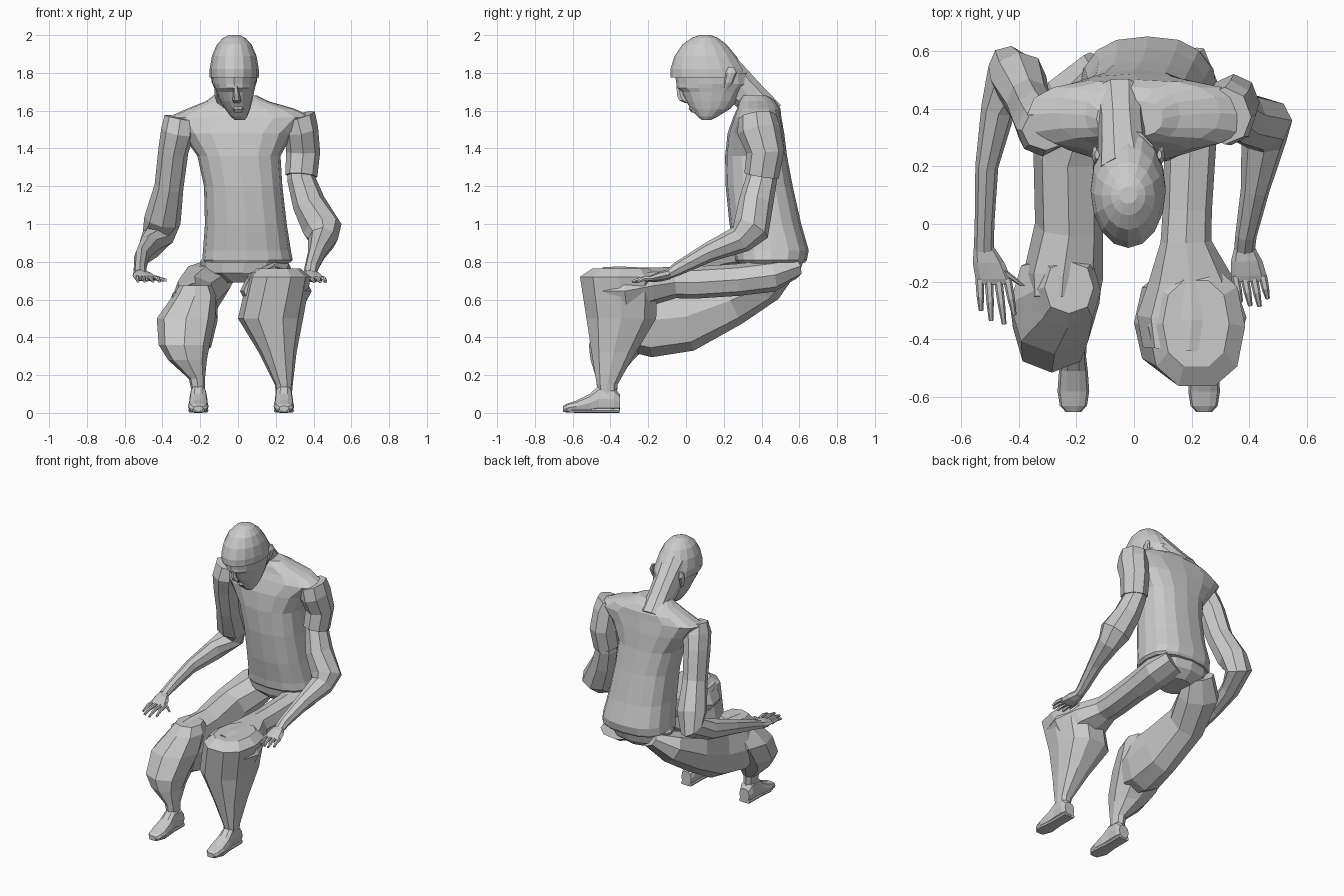
import bpy, bmesh, math
from mathutils import Vector

Z, Y = (0, 0, -1), (0, -1, 0)


def tube(name, secs, n=8, axis=None, p=2.0):
    """Loft superellipse rings; each section is x, y, z, half width, half depth."""
    bm = bmesh.new()
    cs = [Vector(s[:3]) for s in secs]
    rings = []
    for i, s in enumerate(secs):
        if axis:
            t = Vector(axis)
        else:
            a = (cs[i] - cs[i - 1]).normalized() if i else Vector()
            b = (cs[i + 1] - cs[i]).normalized() if i + 1 < len(cs) else Vector()
            t = (a + b).normalized()
        side = (Vector((1, 0, 0)) - t * t.x).normalized()
        up = t.cross(side)
        ring = []
        for k in range(n):
            w = 2 * math.pi * k / n
            c, d = math.cos(w), math.sin(w)
            c = math.copysign(abs(c) ** (2 / p), c)
            d = math.copysign(abs(d) ** (2 / p), d)
            ring.append(bm.verts.new(cs[i] + side * s[3] * c + up * s[4] * d))
        rings.append(ring)
    for r, q in zip(rings, rings[1:]):
        for k in range(n):
            bm.faces.new((r[k], r[(k + 1) % n], q[(k + 1) % n], q[k]))
    bm.faces.new(rings[0])
    bm.faces.new(rings[-1])
    bmesh.ops.recalc_face_normals(bm, faces=bm.faces)
    me = bpy.data.meshes.new(name)
    bm.to_mesh(me)
    bm.free()
    ob = bpy.data.objects.new(name, me)
    bpy.context.collection.objects.link(ob)
    return ob


def slices(name, rows, n=8, p=2.0):
    """Horizontal slices given as z, x min, x max, y min, y max."""
    return tube(name, [((a + b) / 2, (c + d) / 2, z, (b - a) / 2, (d - c) / 2)
                       for z, a, b, c, d in rows], n, Z, p)


def hand(name, wrist, palm, tips, thumb):
    """Palm, four fingers and a thumb lying nearly flat."""
    w, m = Vector(wrist), Vector(palm)
    tube(name + "_palm", [(*w, .035, .026), (*w.lerp(m, .5), .055, .027),
                          (*m, .062, .02), (m.x, m.y - .02, m.z - .003, .055, .012)], 8, Y)
    for i, (x, y) in enumerate(tips):
        base = Vector((m.x + (i - 1.5) * .032, m.y, m.z))
        end = Vector((x, y, m.z - .018))
        mid = base.lerp(end, .55) + Vector((0, 0, .008))
        tube(f"{name}_finger_{i}", [(*base, .015, .014), (*mid, .013, .012),
                                    (*end, .008, .008)], 6)
    start = w.lerp(m, .4)
    end = Vector((*thumb, m.z - .012))
    tube(name + "_thumb", [(*start, .02, .016), (*start.lerp(end, .6), .016, .014),
                           (*end, .009, .009)], 6, Y)


# Shirt: hem, waist, chest, shoulder yoke and collar
slices("shirt", [
    (.795, -.18, .275, .27, .63), (.81, -.19, .29, .26, .64), (.86, -.185, .28, .255, .65),
    (1.0, -.175, .258, .23, .61), (1.2, -.18, .235, .21, .565), (1.36, -.215, .225, .207, .535),
    (1.48, -.30, .29, .22, .52), (1.565, -.37, .395, .25, .505), (1.61, -.27, .30, .27, .50),
    (1.65, -.17, .16, .28, .475), (1.68, -.13, .10, .30, .43)], 16, 2.5)

# Pelvis
slices("pelvis", [(.69, -.08, .14, .34, .54), (.74, -.19, .24, .29, .60),
                  (.80, -.20, .27, .28, .62), (.85, -.17, .25, .29, .61)], 12)

# Neck, bent forward
tube("neck", [(-.03, .16, 1.835, .10, .115), (-.04, .255, 1.755, .085, .098),
              (-.045, .345, 1.668, .08, .09), (-.05, .44, 1.57, .088, .09)], 10, None, 2.3)

# Hair cap and face
slices("hair", [
    (2.0, -.05, .01, .07, .13), (1.985, -.08, .04, .03, .17), (1.95, -.112, .072, -.02, .215),
    (1.89, -.138, .098, -.06, .265), (1.82, -.15, .11, -.083, .31),
    (1.775, -.15, .11, -.083, .325)], 16)
slices("face", [
    (1.80, -.14, .10, -.06, .33), (1.74, -.135, .095, -.05, .335), (1.72, -.125, .09, -.05, .32),
    (1.70, -.115, .085, -.025, .30), (1.65, -.095, .075, 0, .27), (1.61, -.07, .065, .025, .235),
    (1.57, -.04, .05, .06, .17), (1.55, -.015, .035, .085, .13)], 16)
tube("nose", [(-.012, -.04, 1.73, .012, .012), (-.008, -.03, 1.68, .018, .02),
              (-.006, -.018, 1.655, .024, .022), (-.005, .01, 1.64, .015, .015)], 6, Z)
tube("lips", [(0, .04, 1.63, .02, .02), (0, .04, 1.61, .032, .026),
              (.003, .055, 1.59, .025, .025)], 8, Z)
for s, name in ((-1, "right_ear"), (1, "left_ear")):
    x = -.02 + s * .108
    tube(name, [(x, .24, 1.83, .008, .015), (x + s * .006, .24, 1.80, .012, .03),
                (x, .225, 1.75, .011, .024), (x - s * .012, .21, 1.715, .008, .012)], 8, Z)

# Right arm: sleeve then forearm
tube("right_arm", [
    (-.305, .325, 1.562, .085, .07), (-.318, .332, 1.49, .09, .10), (-.342, .365, 1.39, .08, .10),
    (-.365, .42, 1.2, .077, .09), (-.40, .505, 1.02, .098, .098), (-.425, .535, .93, .085, .09),
    (-.47, .40, .875, .06, .07), (-.51, .2, .825, .04, .05), (-.518, 0, .765, .034, .036),
    (-.52, -.09, .735, .035, .026)])
hand("right_hand", (-.52, -.08, .735), (-.487, -.19, .715),
     [(-.53, -.30), (-.495, -.335), (-.45, -.347), (-.415, -.315)], (-.385, -.215))

# Left arm: wide sleeve, elbow flared outward
tube("left_sleeve", [
    (.315, .375, 1.57, .095, .10), (.335, .385, 1.50, .09, .115), (.345, .42, 1.38, .09, .10),
    (.335, .40, 1.255, .085, .092)])
tube("left_arm", [
    (.34, .42, 1.36, .07, .08), (.335, .40, 1.24, .075, .082),
    (.375, .37, 1.11, .088, .092), (.447, .345, .975, .105, .10),
    (.45, .29, .92, .078, .075), (.42, .12, .85, .05, .052), (.388, -.04, .765, .037, .037),
    (.383, -.09, .735, .036, .026)])
hand("left_hand", (.383, -.08, .735), (.398, -.18, .712),
     [(.37, -.27), (.403, -.283), (.435, -.285), (.463, -.258)], (.342, -.225))

# Right leg: heavy drooping thigh, baggy shin
tube("right_thigh", [
    (-.09, .54, .76, .10, .05), (-.17, .44, .69, .14, .10), (-.23, .25, .60, .12, .135),
    (-.225, 0, .51, .118, .185), (-.245, -.18, .49, .138, .195), (-.25, -.27, .50, .125, .18)],
    8, None, 2.3)
slices("right_shin", [
    (.675, -.31, -.14, -.31, -.13), (.62, -.345, -.115, -.36, -.1), (.5, -.43, -.12, -.45, -.1),
    (.36, -.42, -.15, -.515, -.2), (.28, -.37, -.165, -.505, -.28),
    (.18, -.26, -.175, -.475, -.36), (.11, -.245, -.175, -.47, -.365)], 8, 2.4)

# Left leg: slim thigh fanning into a cone shaped trouser below the knee
tube("left_thigh", [
    (.14, .57, .765, .11, .055), (.19, .45, .725, .11, .085), (.195, .28, .705, .09, .085),
    (.185, .05, .69, .085, .085), (.18, -.06, .69, .088, .083), (.195, -.19, .67, .145, .10),
    (.20, -.32, .645, .19, .13), (.19, -.44, .645, .16, .128)], 8, None, 2.3)
slices("left_shin", [
    (.765, .10, .33, -.50, -.19), (.72, .05, .385, -.57, -.14), (.5, .0, .345, -.535, -.15),
    (.32, .11, .31, -.505, -.26), (.15, .195, .29, -.475, -.36), (.1, .20, .285, -.465, -.365)],
    10, 2.4)

# Shoes
for x, name in ((-.21, "right_shoe"), (.243, "left_shoe")):
    tube(name, [(x, -.35, .055, .038, .045), (x, -.38, .07, .048, .068), (x, -.46, .075, .044, .073),
                (x, -.51, .052, .05, .05), (x, -.58, .034, .055, .032), (x, -.63, .026, .047, .024),
                (x, -.652, .023, .025, .013)], 10, Y, 2.6)
    tube(name + "_sole", [(x, -.352, .012, .042, .012), (x, -.48, .012, .042, .012),
                          (x, -.58, .012, .054, .012), (x, -.65, .014, .03, .01)], 8, Y, 5)
